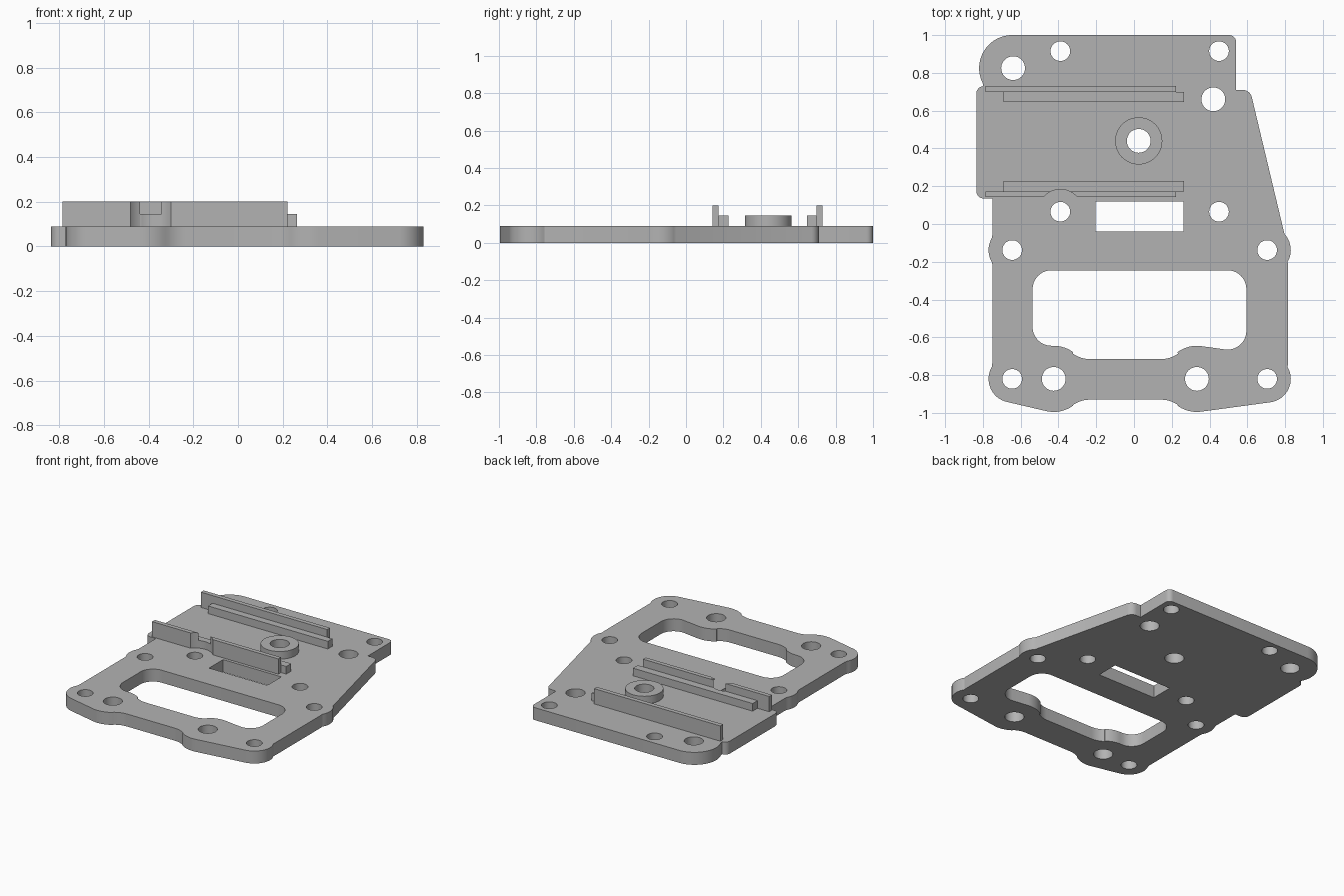
import bpy
from math import sin, cos, asin, pi, radians

default_cube = bpy.data.objects.get("Cube")
if default_cube:
    bpy.data.objects.remove(default_cube)

grey = bpy.data.materials.new("plain grey")
grey.use_nodes = True
grey_value = (0.45, 0.45, 0.45, 1)
grey.diffuse_color = grey_value
grey.node_tree.nodes["Principled BSDF"].inputs["Base Color"].default_value = grey_value


def arc(x, y, radius, start, end, steps=10):
    """Points along an arc, angles in degrees."""
    angles = [radians(start + (end - start) * i / steps) for i in range(steps + 1)]
    return [(x + radius * cos(a), y + radius * sin(a)) for a in angles]


def circle(x, y, radius):
    return arc(x, y, radius, 0, 360, 40)[:-1]


def rectangle(left, right, front, back):
    return [(left, front), (right, front), (right, back), (left, back)]


def prism(name, loops, bottom, top):
    """Extrude an outline, with any further loops as holes."""
    curve = bpy.data.curves.new(name + " profile", "CURVE")
    curve.dimensions = "2D"
    curve.fill_mode = "BOTH"
    curve.extrude = (top - bottom) / 2
    for loop in loops:
        spline = curve.splines.new("POLY")
        spline.points.add(len(loop) - 1)
        for point, (x, y) in zip(spline.points, loop):
            point.co = (x, y, 0, 1)
        spline.use_cyclic_u = True
        spline.use_smooth = False
    obj = bpy.data.objects.new(name, curve)
    bpy.context.collection.objects.link(obj)
    obj.location.z = (top + bottom) / 2
    bpy.ops.object.select_all(action="DESELECT")
    obj.select_set(True)
    bpy.context.view_layer.objects.active = obj
    bpy.ops.object.convert(target="MESH")
    obj = bpy.context.view_layer.objects.active
    obj.data.materials.clear()
    obj.data.materials.append(grey)
    bpy.ops.object.shade_smooth_by_angle(angle=radians(30))
    return obj


plate_top, low_top, high_top = 0.09, 0.145, 0.2
small, large = 0.052, 0.063
lug = 0.175

# Plate outline, anticlockwise from the back right corner
outline = (
    arc(0.505, 0.965, 0.035, 0, 90, 6)
    + arc(-0.645, 0.825, lug, 90, 207, 24)
    + arc(-0.795, 0.69, 0.04, 95, 180, 6)
    + arc(-0.795, 0.175, 0.04, 180, 270, 6)
    + [(-0.75, 0.135)]
    + [(-0.75, -0.06)] + arc(-0.645, -0.138, 0.125, 150, 210, 8) + [(-0.75, -0.215)]
    + [(-0.75, -0.735)] + arc(-0.645, -0.82, 0.125, 150, 256, 16)
    + arc(-0.425, -0.82, lug, 256, 306)
    + arc(-0.235, -1.08, 0.15, 126, 90, 6)
    + arc(0.145, -1.08, 0.15, 90, 54, 6)
    + arc(0.333, -0.82, lug, 234, 278)
    + arc(0.705, -0.82, 0.125, 278, 390, 16) + [(0.815, -0.735)]
    + [(0.815, -0.215)] + arc(0.705, -0.138, 0.125, -30, 43)
    + arc(0.575, 0.66, 0.05, 14, 90, 6)
    + [(0.54, 0.71)]
)

# Large window that bends around the two front lugs
window = (
    arc(0.495, -0.345, 0.1, 0, 90)
    + arc(-0.437, -0.345, 0.1, 90, 180)
    + arc(-0.437, -0.545, 0.1, 180, 263)
    + arc(-0.425, -0.82, lug, 90, 54)
    + arc(-0.235, -0.565, 0.15, 234, 270, 6)
    + arc(0.145, -0.565, 0.15, 270, 306, 6)
    + arc(0.333, -0.82, lug, 126, 82)
    + arc(0.495, -0.565, 0.1, 262, 360)
)

small_holes = [(-0.39, 0.915), (0.45, 0.915), (-0.39, 0.065), (0.45, 0.065)]
small_holes += [(x, y) for x in (-0.645, 0.705) for y in (-0.138, -0.82)]
large_holes = [(-0.64, 0.825), (0.42, 0.66), (-0.425, -0.82), (0.333, -0.82)]
boss_centre = (0.025, 0.44)
holes = [circle(x, y, small) for x, y in small_holes]
holes += [circle(x, y, large) for x, y in large_holes + [boss_centre]]
slot = rectangle(-0.203, 0.262, -0.04, 0.12)

prism("base_plate", [outline, window, slot] + holes, 0, plate_top)

# Raised ring around the centre hole
prism("centre_boss", [circle(*boss_centre, 0.125), circle(*boss_centre, large)],
      plate_top, low_top)

# Back pair of rails
high_left, high_right = -0.785, 0.222
low_left, low_right = -0.692, 0.264
prism("back_high_rail", [rectangle(high_left, high_right, 0.698, 0.73)], plate_top, high_top)
prism("back_low_rail", [rectangle(low_left, low_right, 0.647, 0.698)], plate_top, low_top)

# Front pair of rails, relieved by a round clearance for the hole beside them
front, middle, back = 0.142, 0.173, 0.228
hole_x, hole_y = small_holes[2]
clearance = 0.118
lower = asin((front - hole_y) / clearance) * 180 / pi
upper = asin((middle - hole_y) / clearance) * 180 / pi

prism("front_high_rail_left",
      [arc(hole_x, hole_y, clearance, lower, upper)
       + [(high_right, middle), (high_right, front)]], plate_top, high_top)
prism("front_high_rail_right",
      [arc(hole_x, hole_y, clearance, 180 - lower, 180 - upper)
       + [(high_left, middle), (high_left, front)]], plate_top, high_top)
prism("front_low_rail",
      [arc(hole_x, hole_y, clearance, 180 - upper, upper)
       + [(low_right, middle), (low_right, back), (low_left, back), (low_left, middle)]],
      plate_top, low_top)
